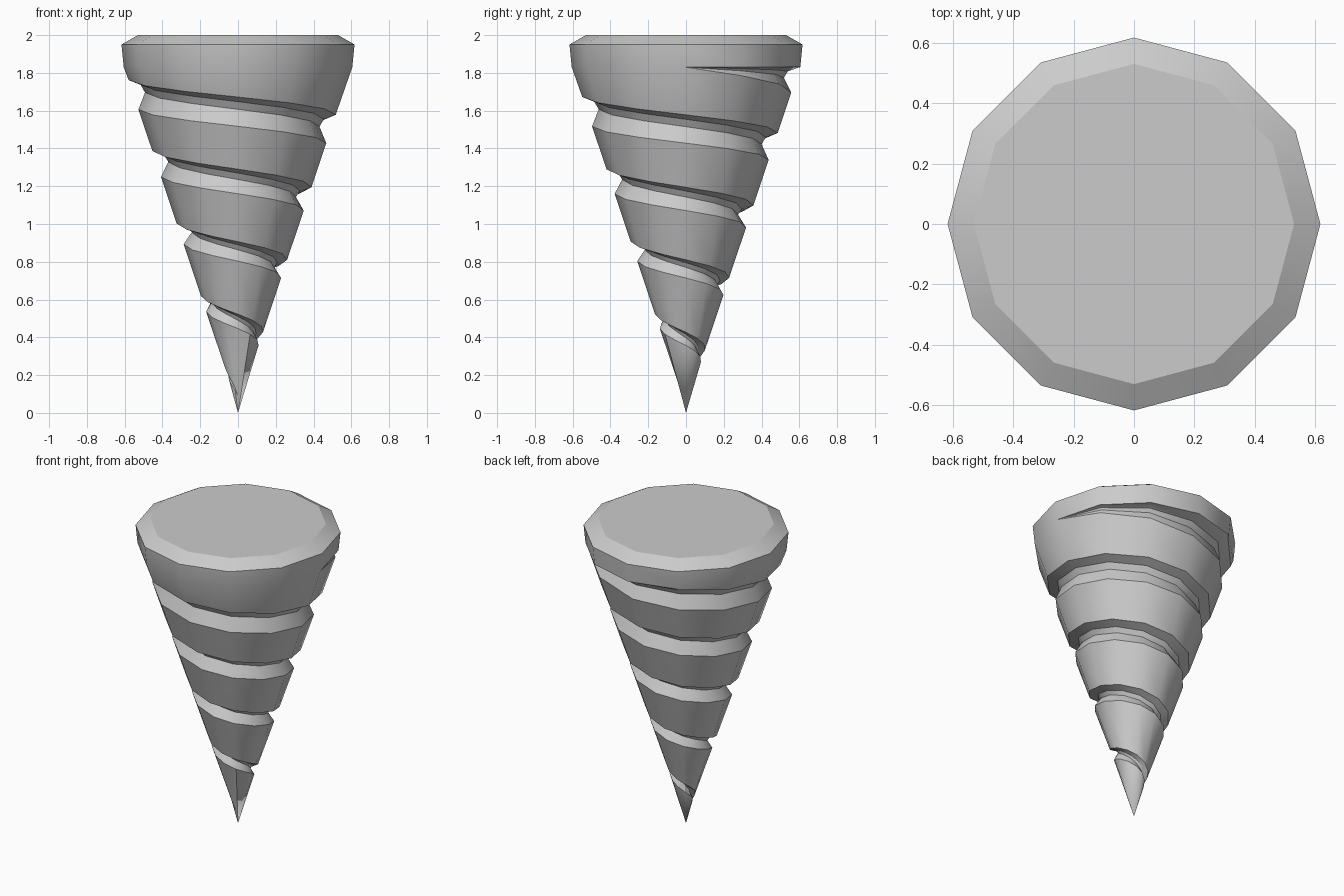
import bpy
import bmesh
from math import cos, sin, radians

cube = bpy.data.objects.get("Cube")
if cube:
    bpy.data.objects.remove(cube)

SIDES = 12
PITCH = 0.357           # drop of the groove per turn
ROWS = 57               # steps from groove start to groove end
BAND_Z, BAND_R = 1.83, 0.605

bm = bmesh.new()


def point(step, r, z):
    a = radians(360 / SIDES * step)
    return bm.verts.new((r * cos(a), r * sin(a), z))


def ring(r, z):
    return [point(i, r, z) for i in range(SIDES)]


def cone_radius(z):
    return min(0.335 * z - 0.011, BAND_R)


def groove_row(s):
    """Lip, two inner points and upper edge of the groove at one step."""
    z = 1.785 - PITCH / SIDES * s
    if s < 3:
        z += (BAND_Z - 1.785) * (1 - s / 3)
    fade = min(1, s / 3, (ROWS - s) / 3)
    if fade == 0:
        v = point(s, BAND_R if s == 0 else cone_radius(z), z)
        return [v] * 4
    width = min(0.155, 0.07 + 0.075 * (z - 0.36)) * min(1, (ROWS - s) / 3)
    top = min(BAND_Z, z + width)
    width = top - z
    depth = fade * min(0.065, 0.02 + 0.05 * z)
    zi, zj = z + 0.58 * width, z + 0.84 * width
    depth = min(depth, 0.6 * cone_radius(zi))
    return [point(s, cone_radius(z), z),
            point(s, cone_radius(zi) - depth, zi),
            point(s, cone_radius(zj) - 0.85 * depth, zj),
            point(s, cone_radius(top), top)]


def face(*verts):
    unique = list(dict.fromkeys(verts))
    if len(unique) > 2:
        bm.faces.new(unique)


# Cap, bevel and top band
cap, rim = ring(0.53, 2.0), ring(0.617, 1.95)
rows = [groove_row(s) for s in range(ROWS + 1)]
band = ring(BAND_R, BAND_Z)
bm.verts.remove(band[0])
band[0] = rows[0][0]
face(*cap)
for i in range(SIDES):
    j = (i + 1) % SIDES
    face(cap[i], rim[i], rim[j], cap[j])
    face(rim[i], band[i], band[j], rim[j])
    face(band[i], rows[i][3], rows[i + 1][3], band[j])

# Spiral groove
for low, nxt in zip(rows, rows[1:]):
    for k in range(3):
        face(low[k + 1], low[k], nxt[k], nxt[k + 1])

# Spiral band between one groove turn and the next
last = ROWS - SIDES
for s in range(last):
    face(rows[s][0], rows[s + SIDES][3], rows[s + SIDES + 1][3], rows[s + 1][0])

# Pointed end
tip = bm.verts.new((0, 0, 0))
for s in range(last, ROWS):
    extra = [rows[ROWS][0]] if s == last else []
    face(rows[s][0], *extra, tip, rows[s + 1][0])

bmesh.ops.remove_doubles(bm, verts=bm.verts, dist=0.0005)
bmesh.ops.recalc_face_normals(bm, faces=bm.faces)
mesh = bpy.data.meshes.new("drill_cone")
bm.to_mesh(mesh)
bm.free()
drill = bpy.data.objects.new("drill_cone", mesh)
bpy.context.collection.objects.link(drill)

# Colour
grey = bpy.data.materials.new("light_grey")
grey.use_nodes = True
colour = (0.6, 0.6, 0.6, 1)
grey.diffuse_color = colour
grey.node_tree.nodes["Principled BSDF"].inputs["Base Color"].default_value = colour
mesh.materials.append(grey)

# Shading
bpy.ops.object.select_all(action='DESELECT')
drill.select_set(True)
bpy.context.view_layer.objects.active = drill
bpy.ops.object.shade_smooth_by_angle(angle=radians(30))
